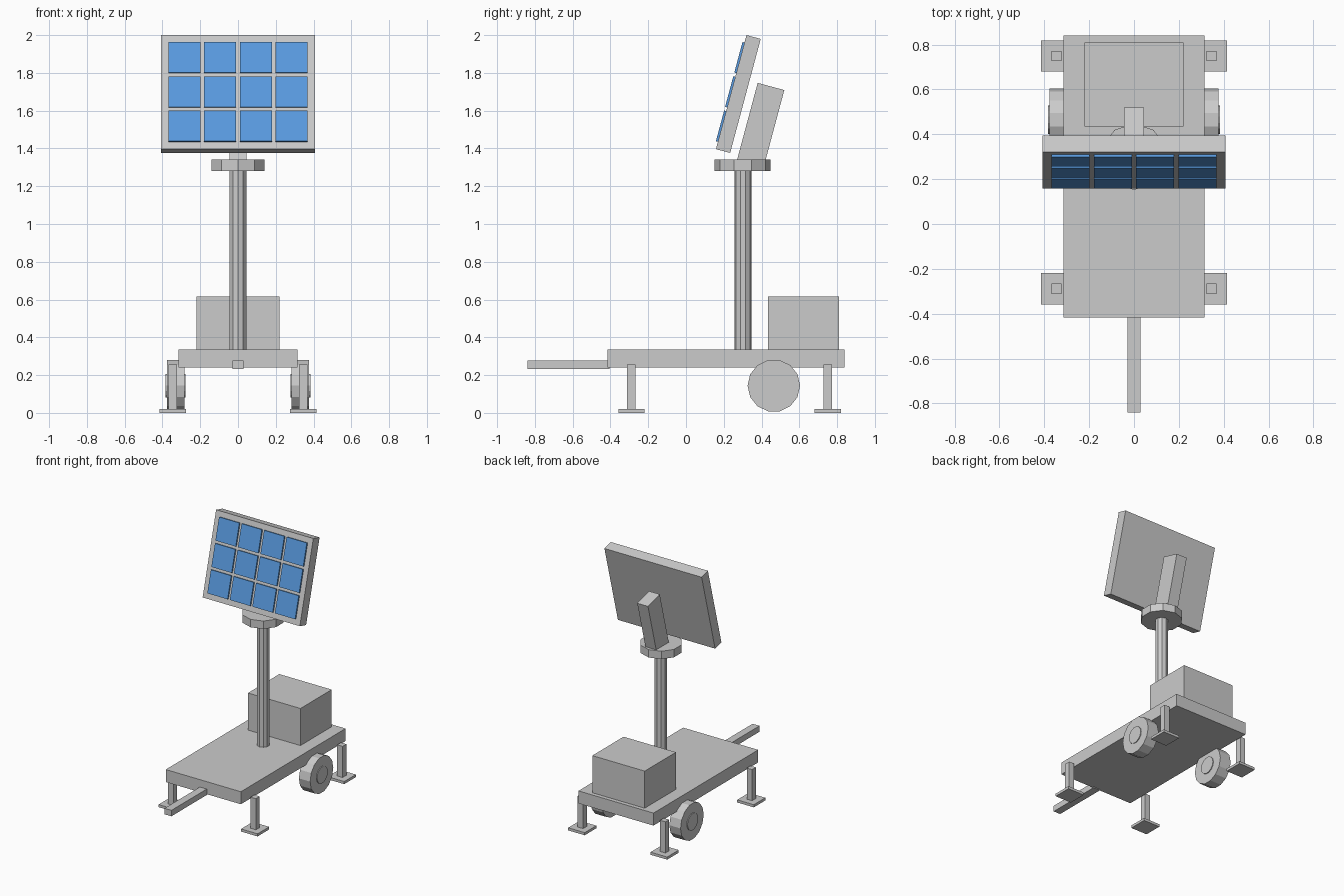
import bpy, bmesh
from math import radians, pi
from mathutils import Matrix, Vector

if "Cube" in bpy.data.objects:
    bpy.data.objects.remove(bpy.data.objects["Cube"])

TILT = Matrix.Rotation(radians(-15), 4, 'X')


def add(name, bm, matrix, mat=None):
    bmesh.ops.recalc_face_normals(bm, faces=bm.faces)
    mesh = bpy.data.meshes.new(name)
    bm.to_mesh(mesh)
    bm.free()
    obj = bpy.data.objects.new(name, mesh)
    obj.matrix_world = matrix
    if mat:
        mesh.materials.append(mat)
    bpy.context.collection.objects.link(obj)
    return obj


def box(name, center, size, rot=Matrix(), mat=None):
    bm = bmesh.new()
    bmesh.ops.create_cube(bm, size=1)
    bmesh.ops.scale(bm, vec=size, verts=bm.verts)
    return add(name, bm, Matrix.Translation(center) @ rot, mat)


def cylinder(name, center, radius, depth, sides, rot):
    # rot is applied to the vertices so a corner points along y
    bm = bmesh.new()
    bmesh.ops.create_cone(bm, cap_ends=True, segments=sides,
                          radius1=radius, radius2=radius, depth=depth)
    first = bm.verts[:][0].co
    spin = Vector((first.x, first.y)).angle_signed(Vector((0, 1)))
    bmesh.ops.rotate(bm, verts=bm.verts, matrix=Matrix.Rotation(-spin, 3, 'Z'))
    return add(name, bm, Matrix.Translation(center) @ rot)


blue = bpy.data.materials.new("cell_blue")
blue.diffuse_color = (0.1, 0.33, 0.75, 1)
blue.use_nodes = True
blue.node_tree.nodes["Principled BSDF"].inputs["Base Color"].default_value = blue.diffuse_color

# Trailer bed, drawbar and equipment box
box("trailer_deck", (0, 0.212, 0.287), (0.63, 1.256, 0.095))
box("drawbar", (0, -0.622, 0.256), (0.058, 0.436, 0.045))
box("equipment_box", (0, 0.622, 0.474), (0.44, 0.375, 0.284))

# Wheels and stabiliser legs, both sides
for side, label in ((-1, "left"), (1, "right")):
    turn = Matrix.Rotation(pi / 2, 4, 'Y')
    center = (side * 0.33, 0.465, 0.144)
    cylinder(label + "_tyre", center, 0.139, 0.094, 14, turn)
    cylinder(label + "_hub", center, 0.064, 0.106, 14, turn)
    for y, end in ((-0.289, "front"), (0.75, "rear")):
        box(f"{end}_{label}_leg", (side * 0.346, y, 0.133), (0.045, 0.045, 0.246))
        box(f"{end}_{label}_foot", (side * 0.346, y, 0.01), (0.139, 0.139, 0.02))

# Mast, turntable collar and tilted bracket
cylinder("mast", (0, 0.302, 0.805), 0.046, 0.97, 10, Matrix())
cylinder("mast_collar", (0, 0.3, 1.311), 0.148, 0.06, 10, Matrix())
axis = TILT @ Vector((0, 0, 1))
box("panel_bracket", Vector((0, 0.45, 1.728)) - axis * 0.213, (0.09, 0.146, 0.426), TILT)

# Tilted panel with a 4 x 3 grid of raised cells
panel_center = Vector((0, 0.277, 1.688))
box("panel_frame", panel_center, (0.816, 0.078, 0.625), TILT)
for col in range(4):
    for row in range(3):
        offset = Vector(((col - 1.5) * 0.189, -0.041, (row - 1) * 0.188))
        box(f"panel_cell_{col}_{row}", panel_center + TILT @ offset,
            (0.17, 0.018, 0.168), TILT, blue)
